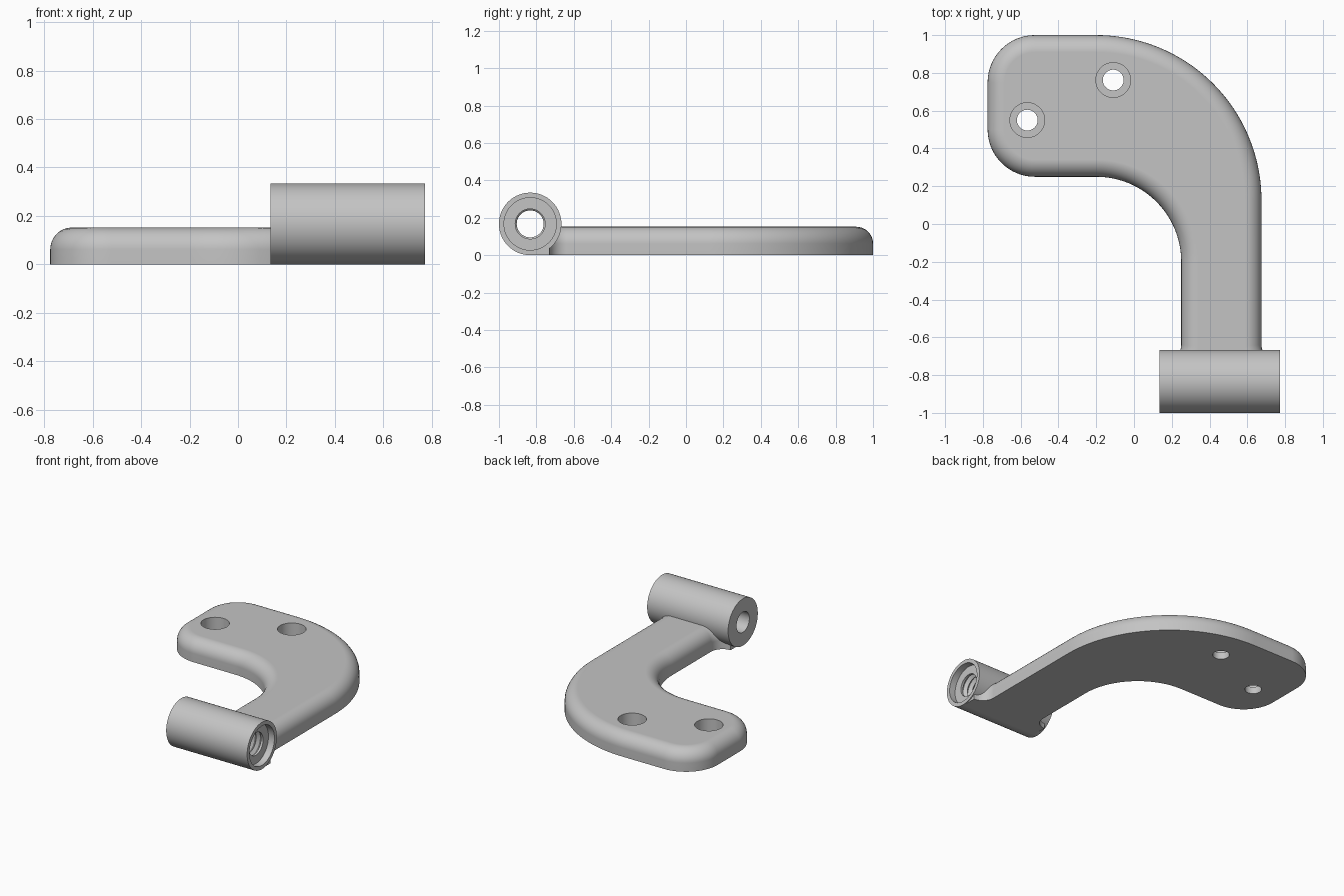
import bpy, bmesh
from math import radians, pi, cos, sin
from mathutils import Matrix, Vector

cube = bpy.data.objects.get("Cube")
if cube:
    bpy.data.objects.remove(cube, do_unlink=True)

grey = bpy.data.materials.new("plain grey")
grey.use_nodes = True
grey.diffuse_color = (0.55, 0.55, 0.55, 1)
grey.node_tree.nodes["Principled BSDF"].inputs["Base Color"].default_value = grey.diffuse_color

HEIGHT, FILLET = 0.152, 0.09
BARREL_R, BARREL_Y = 0.167, -0.833
X0, X1 = 0.135, 0.772


def make_object(name, bm):
    bmesh.ops.recalc_face_normals(bm, faces=bm.faces)
    mesh = bpy.data.meshes.new(name)
    bm.to_mesh(mesh)
    bm.free()
    mesh.materials.append(grey)
    obj = bpy.data.objects.new(name, mesh)
    bpy.context.collection.objects.link(obj)
    return obj


def lathe(name, profile, matrix, sides=64):
    """Closed solid turned around local z from (z, radius) pairs."""
    bm = bmesh.new()
    rings = [[bm.verts.new((r * cos(2 * pi * i / sides), r * sin(2 * pi * i / sides), z))
              for i in range(sides)] for z, r in profile]
    for a, b in zip(rings, rings[1:]):
        for i in range(sides):
            j = (i + 1) % sides
            bm.faces.new((a[i], a[j], b[j], b[i]))
    bm.faces.new(rings[0])
    bm.faces.new(rings[-1])
    bm.transform(matrix)
    return make_object(name, bm)


def arc(cx, cy, r, start, end, steps):
    return [(cx + r * cos(radians(start + (end - start) * i / steps)),
             cy + r * sin(radians(start + (end - start) * i / steps)))
            for i in range(steps + 1)]


def finish(obj, cutters):
    bpy.ops.object.select_all(action='DESELECT')
    bpy.context.view_layer.objects.active = obj
    obj.select_set(True)
    for cutter in cutters:
        mod = obj.modifiers.new("cut", 'BOOLEAN')
        mod.operation, mod.solver, mod.object = 'DIFFERENCE', 'EXACT', cutter
        bpy.ops.object.modifier_apply(modifier=mod.name)
    bpy.ops.object.shade_smooth_by_angle(angle=radians(30))
    obj.modifiers.new("even shading", 'WEIGHTED_NORMAL').keep_sharp = True


# Curved arm outline, with small flares where it meets the barrel
FLARE = 0.09
outline = [(0.675 + FLARE, BARREL_Y)]
outline += arc(0.675 + FLARE, -0.64 - 0.0, FLARE, 270, 180, 8)
outline += arc(-0.2, 0.125, 0.875, 0, 90, 40)
outline += arc(-0.525, 0.75, 0.25, 90, 180, 16)
outline += arc(-0.525, 0.5, 0.25, 180, 270, 16)
outline += arc(-0.2, -0.2, 0.45, 90, 0, 28)
outline += arc(0.25 - FLARE, -0.64, FLARE, 0, -90, 8)
outline += [(0.25 - FLARE, BARREL_Y)]

bm = bmesh.new()
base = bm.faces.new([bm.verts.new((x, y, 0)) for x, y in outline])
top = bmesh.ops.extrude_face_region(bm, geom=[base], use_keep_orig=True)
bmesh.ops.translate(bm, vec=(0, 0, HEIGHT),
                    verts=[v for v in top["geom"] if isinstance(v, bmesh.types.BMVert)])
bmesh.ops.recalc_face_normals(bm, faces=bm.faces)
rim = [e for e in bm.edges
       if all(v.co.z > HEIGHT / 2 for v in e.verts)
       and not all(v.co.y < BARREL_Y + 0.01 for v in e.verts)]
bmesh.ops.bevel(bm, geom=rim, offset=FILLET, offset_type='OFFSET', segments=8,
                profile=0.5, affect='EDGES', clamp_overlap=False)
arm = make_object("curved_arm", bm)

# Barrel across the end of the arm
along_x = Matrix.Translation(Vector((0, BARREL_Y, BARREL_R))) @ Matrix.Rotation(pi / 2, 4, 'Y')
barrel = lathe("pivot_barrel", [(X0, BARREL_R), (X1, BARREL_R)], along_x, 96)

# Bore: plain hole, threaded stretch, then a wide recess at the open end
bore_profile = [(X0 - 0.1, 0.072), (0.42, 0.072)]
PITCH, TURNS = 0.04, 7
for i in range(TURNS):
    z = 0.43 + i * PITCH
    bore_profile += [(z, 0.08), (z + PITCH * 0.45, 0.102), (z + PITCH * 0.55, 0.102),
                     (z + PITCH * 0.95, 0.08)]
bore_profile += [(0.725, 0.08), (0.725, 0.14), (X1 + 0.1, 0.14)]
bore = lathe("bore_cutter", bore_profile, along_x)

# Stepped screw holes through the arm
screws = [lathe("screw_hole_cutter", [(-0.1, 0.055), (0.05, 0.055), (0.05, 0.092), (0.3, 0.092)],
                Matrix.Translation(Vector((x, y, 0))), 48)
          for x, y in ((-0.565, 0.55), (-0.11, 0.762))]

finish(arm, [bore] + screws)
finish(barrel, [bore])
for cutter in [bore] + screws:
    bpy.data.objects.remove(cutter, do_unlink=True)
